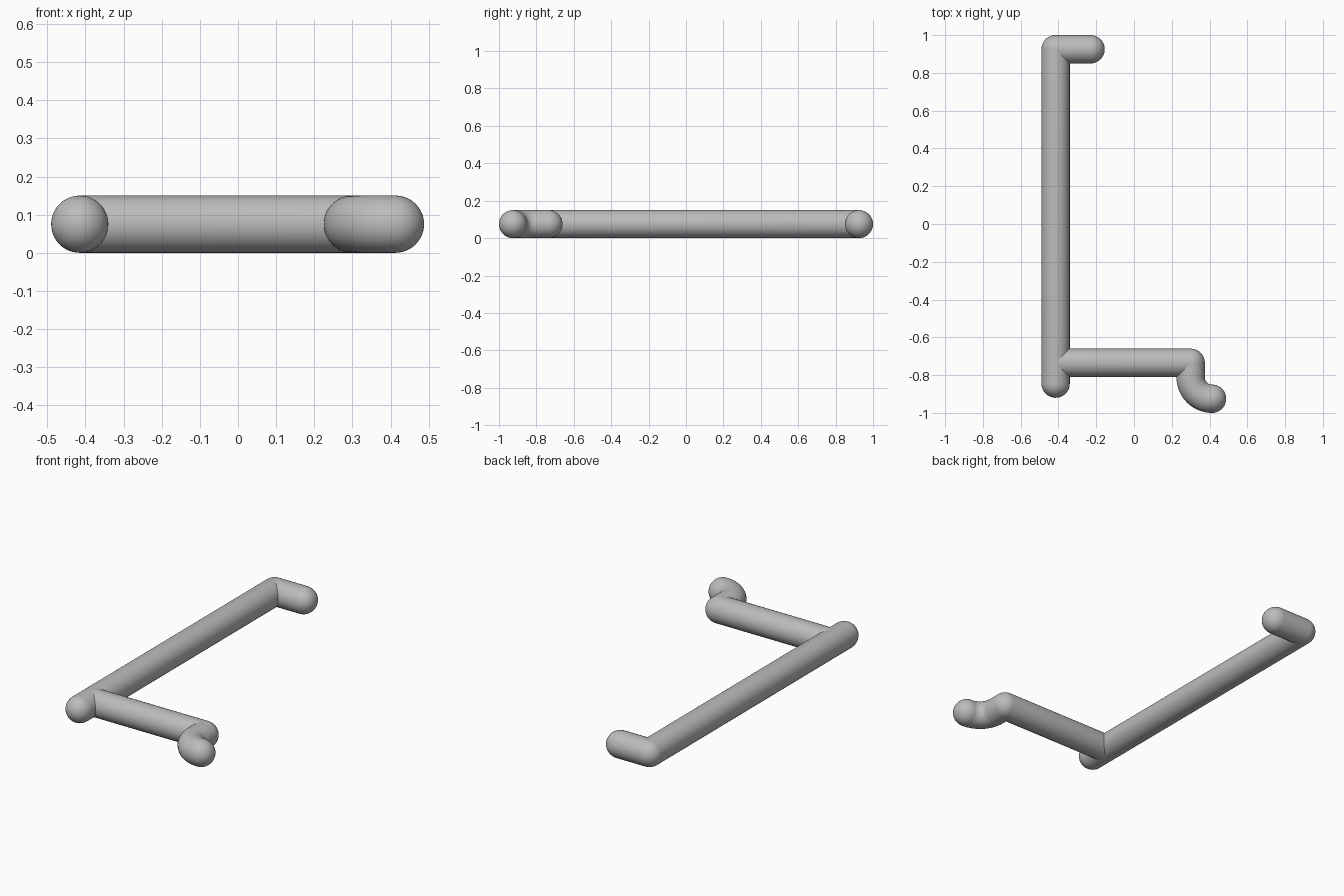
import bpy
import bmesh
from math import sin, cos, pi
from mathutils import Vector

RADIUS = 0.075
SIDES = 48
CAP_RINGS = 12

cube = bpy.data.objects.get("Cube")
if cube:
    bpy.data.objects.remove(cube, do_unlink=True)

# Plain grey
grey = bpy.data.materials.new("grey")
grey.use_nodes = True
colour = (0.5, 0.5, 0.5, 1)
grey.diffuse_color = colour
grey.node_tree.nodes["Principled BSDF"].inputs["Base Color"].default_value = colour


def round_rod(name, path):
    """Sweep a round section along a flat path and close it with domed ends."""
    pts = [Vector((x, y, RADIUS)) for x, y in path]
    last = len(pts) - 1
    tangents = [(pts[min(i + 1, last)] - pts[max(i - 1, 0)]).normalized()
                for i in range(last + 1)]
    angles = [pi / 2 * i / CAP_RINGS for i in range(1, CAP_RINGS)]

    # Each section is centre, direction and radius
    dome = [(sin(a) * RADIUS, cos(a) * RADIUS) for a in angles]
    sections = [(pts[0] - tangents[0] * d, tangents[0], r) for d, r in reversed(dome)]
    sections += [(p, t, RADIUS) for p, t in zip(pts, tangents)]
    sections += [(pts[-1] + tangents[-1] * d, tangents[-1], r) for d, r in dome]

    bm = bmesh.new()
    up = Vector((0, 0, 1))
    rings = []
    for centre, direction, r in sections:
        side = direction.cross(up)
        rings.append([bm.verts.new(centre + (side * cos(a) + up * sin(a)) * r)
                      for a in (2 * pi * k / SIDES for k in range(SIDES))])
    for a, b in zip(rings, rings[1:]):
        for k in range(SIDES):
            n = (k + 1) % SIDES
            bm.faces.new((a[k], a[n], b[n], b[k]))

    # Dome tips
    for ring, tip in ((rings[0], pts[0] - tangents[0] * RADIUS),
                      (rings[-1], pts[-1] + tangents[-1] * RADIUS)):
        pole = bm.verts.new(tip)
        for k in range(SIDES):
            bm.faces.new((ring[k], ring[(k + 1) % SIDES], pole))
    bmesh.ops.recalc_face_normals(bm, faces=bm.faces)
    for face in bm.faces:
        face.smooth = True

    mesh = bpy.data.meshes.new(name)
    bm.to_mesh(mesh)
    bm.free()
    mesh.materials.append(grey)
    obj = bpy.data.objects.new(name, mesh)
    bpy.context.collection.objects.link(obj)
    return obj


BAR_X = -0.415
BACK_Y = 0.925
ARM_Y = -0.735
ARM_END = 0.3

# Straight rods
round_rod("long_bar", [(BAR_X, -0.845), (BAR_X, BACK_Y)])
round_rod("back_stub", [(BAR_X, BACK_Y), (-0.23, BACK_Y)])
round_rod("front_arm", [(BAR_X, ARM_Y), (ARM_END, ARM_Y)])

# Hook: short drop, then a quarter turn outwards
BEND = 0.113
bend_y = -1 + RADIUS + BEND
hook_path = [(ARM_END, ARM_Y)]
for i in range(17):
    a = pi + pi / 2 * i / 16
    hook_path.append((ARM_END + BEND + BEND * cos(a), bend_y + BEND * sin(a)))
round_rod("front_hook", hook_path)
